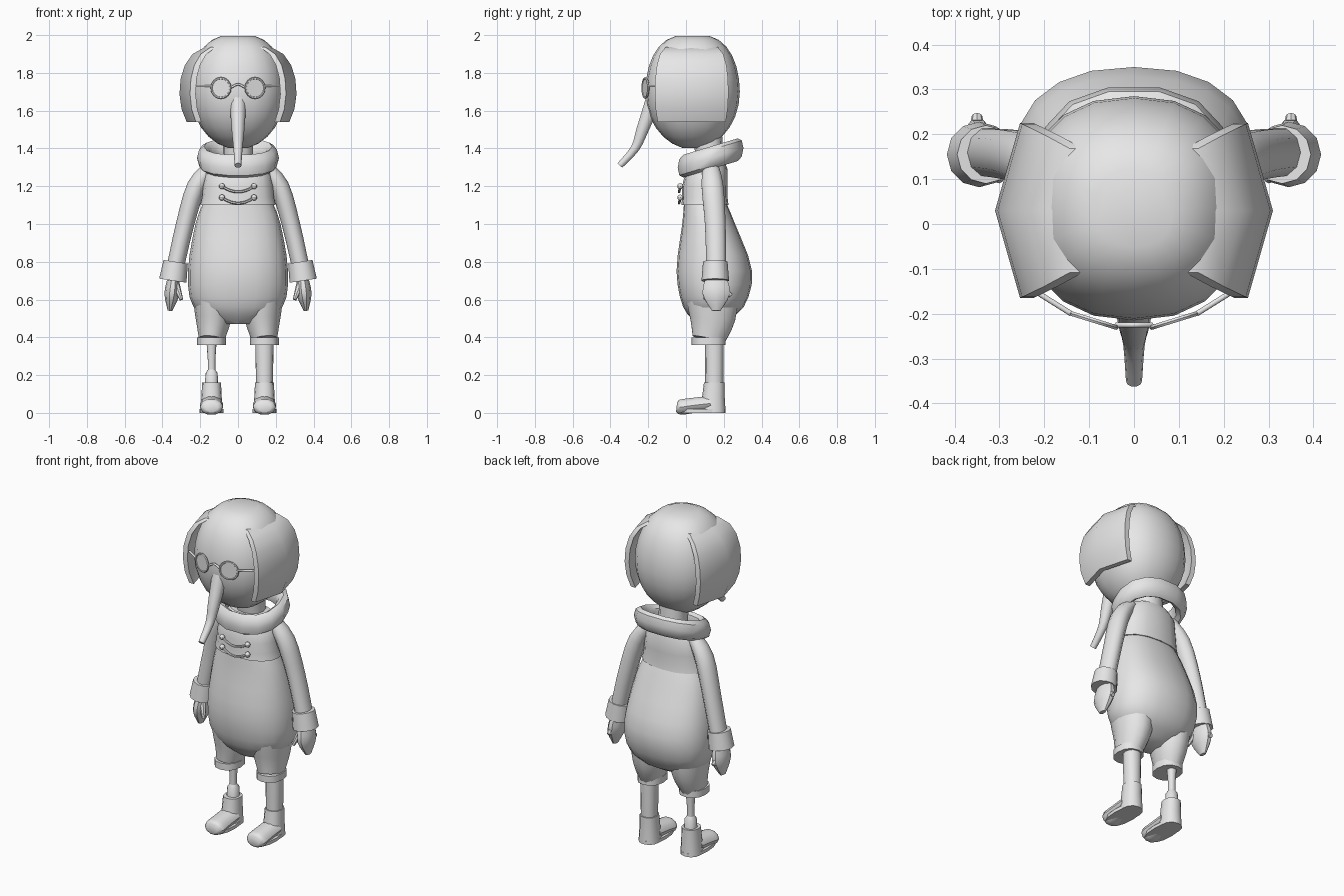
import bpy, bmesh, math
from mathutils import Vector

cube = bpy.data.objects.get("Cube")
if cube:
    bpy.data.objects.remove(cube, do_unlink=True)

grey = bpy.data.materials.new("plain_grey")
grey.use_nodes = True
shade = (.8, .8, .8, 1)
grey.diffuse_color = shade
grey.node_tree.nodes["Principled BSDF"].inputs["Base Color"].default_value = shade
parts = []


def register(obj, name):
    obj.name = name
    obj.data.materials.append(grey)
    parts.append(obj)


def skin(name, rings, closed=False):
    """Bridge rings of points; cap both ends unless the rings form a closed loop."""
    bm = bmesh.new()
    loops = [[bm.verts.new(point) for point in ring] for ring in rings]
    pairs = list(zip(loops, loops[1:]))
    if closed:
        pairs.append((loops[-1], loops[0]))
    else:
        bm.faces.new(loops[0])
        bm.faces.new(loops[-1])
    for upper, lower in pairs:
        for i in range(len(upper)):
            j = (i + 1) % len(upper)
            bm.faces.new((upper[i], upper[j], lower[j], lower[i]))
    bmesh.ops.recalc_face_normals(bm, faces=bm.faces)
    mesh = bpy.data.meshes.new(name)
    bm.to_mesh(mesh)
    bm.free()
    obj = bpy.data.objects.new(name, mesh)
    bpy.context.collection.objects.link(obj)
    register(obj, name)


def oval(width, depth, sides, power=2.3):
    """Rounded-square outline with the given half width and half depth."""
    points = []
    for i in range(sides):
        angle = math.tau * i / sides
        c, s = math.cos(angle), math.sin(angle)
        points.append(Vector((width * math.copysign(abs(c) ** (2 / power), c),
                              depth * math.copysign(abs(s) ** (2 / power), s), 0)))
    return points


def refine(rows, steps=3):
    """Pass a smooth curve through a few rows of values."""
    last = len(rows) - 1
    smooth = []
    for i in range(last):
        before, start, end, after = rows[max(i - 1, 0)], rows[i], rows[i + 1], rows[min(i + 2, last)]
        for k in range(steps):
            t = k / steps
            smooth.append([q + t / 2 * (r - p + t * (2 * p - 5 * q + 4 * r - s + t * (3 * (q - r) + s - p)))
                           for p, q, r, s in zip(before, start, end, after)])
    return smooth + [rows[-1]]


def stack(name, rows, sides=12, x=0):
    """Level rings given as height, half width, centre y, half depth."""
    skin(name, [[point + Vector((x, y, z)) for point in oval(width, depth, sides)]
                for z, width, y, depth in rows])


def limb(name, rows, side=1, sides=10, flat=1):
    """Rings square to a path of x, y, z and radius; flat scales their depth."""
    path = [Vector((x * side, y, z)) for x, y, z, radius in rows]
    rings = []
    for i, row in enumerate(rows):
        way = path[min(i + 1, len(path) - 1)] - path[max(i - 1, 0)]
        turn = Vector((0, 0, -1)).rotation_difference(way)
        rings.append([path[i] + turn @ point for point in oval(row[-1], row[-1] * flat, sides, 2)])
    skin(name, rings)


# Head: an egg with a fuller crown than chin
head_rows = []
for i in range(1, 14):
    angle = math.pi * (i / 14 - .5)
    fullness = math.cos(angle) ** (.7 if angle > 0 else 1)
    head_rows.append((1.7 + .304 * math.sin(angle), .25 * fullness, .035, .25 * fullness))
stack("head", head_rows, sides=20)
stack("neck", [(1.5, .08, .11, .08), (1.3, .08, .13, .07)])
limb("trunk", refine([(0, -.17, 1.66, .045), (0, -.23, 1.5, .034),
                      (0, -.27, 1.4, .024), (0, -.35, 1.31, .018)]))

# Thick collar, tipped down at the front
collar = []
for i in range(8):
    angle = math.tau * i / 8
    width, lift = .18 + .037 * math.cos(angle), .06 * math.sin(angle)
    collar.append([(p.x, p.y + .13, 1.35 + .3 * p.y + lift) for p in oval(width, width * .82, 14)])
skin("collar", collar, closed=True)

# Short jacket and baggy trousers
stack("jacket", [(1.34, .12, .12, .08), (1.29, .17, .11, .11), (1.2, .185, .1, .12),
                 (1.14, .19, .1, .12), (1.1, .2, .1, .125)], sides=16)
stack("trousers", refine([(1.12, .18, .1, .11), (1, .225, .12, .14), (.75, .265, .15, .2),
                          (.56, .235, .145, .16), (.47, .08, .12, .06)]), sides=20)

# Wire bridge of the glasses
limb("glasses_bridge", refine([(x, -.225, z, .006) for x, z in ((-.04, 1.72), (0, 1.74), (.04, 1.72))]))

# Front fastenings: two sagging cords with round toggles
for z in (1.2, 1.14):
    limb("jacket_cord", [(x / 50, -.037 + x * x / 2000, z - .03 + x * x / 600, .007)
                         for x in range(-4, 5)], sides=6)
    for side in (1, -1):
        bpy.ops.mesh.primitive_uv_sphere_add(segments=8, ring_count=6, radius=.016,
                                             location=(.085 * side, -.03, z))
        register(bpy.context.object, "jacket_toggle")

for side, word in ((1, "left_"), (-1, "right_")):
    # Ear: a folded flap that swells out from the crown
    flap = []
    for i in range(7):
        angle = -.7 + i * .325
        swell = math.cos(angle)
        fold, reach = .31 * swell ** .5, .195 * swell ** .3
        edge = fold * .82
        outer = [(edge, -reach), (fold, 0), (edge, reach)]
        inner = [(x - .03, y) for x, y in reversed(outer)]
        flap.append([(x * side, y + .03, 1.7 + .25 * math.sin(angle)) for x, y in outer + inner])
    skin(word + "ear", flap)

    # Glasses, turned to follow the face
    pose = {"location": (.09 * side, -.215, 1.72), "rotation": (math.pi / 2, 0, .3 * side)}
    bpy.ops.mesh.primitive_torus_add(major_segments=16, minor_segments=6,
                                     major_radius=.052, minor_radius=.006, **pose)
    register(bpy.context.object, word + "glasses_rim")
    bpy.ops.mesh.primitive_cylinder_add(vertices=16, radius=.052, depth=.004, **pose)
    register(bpy.context.object, word + "lens")
    limb(word + "glasses_temple", [(.14, -.2, 1.73, .006), (.22, -.15, 1.73, .006)], side)

    # Sleeve, turned-back cuff and mitten hand
    limb(word + "sleeve", refine([(.14, .13, 1.31, .035), (.22, .14, 1.2, .05),
                                  (.28, .155, 1, .048), (.33, .16, .78, .046)]), side, flat=1.2)
    limb(word + "cuff", [(.33, .155, .8, .065), (.345, .155, .7, .073)], side, sides=12)
    limb(word + "hand", refine([(.34, .16, .72, .03), (.35, .16, .63, .04),
                                (.36, .16, .54, .012)]), side, flat=1.9)
    limb(word + "thumb", [(.33, .13, .68, .022), (.3, .1, .6, .01)], side, sides=8)
    limb(word + "finger", [(.35, .18, .67, .022), (.35, .24, .62, .012)], side, sides=8)

    # Gathered trouser leg and its hem
    limb(word + "trouser_leg", refine([(.13, .14, .62, .11), (.13, .14, .5, .095),
                                       (.14, .12, .39, .068)]), side, sides=14, flat=1.3)
    stack(word + "trouser_hem", [(.4, .076, .12, .09), (.36, .076, .12, .09)], x=.14 * side)

    # Boot
    stack(word + "boot_shaft", [(.16, .05, .15, .055), (.08, .054, .145, .06),
                                (0, .06, .14, .07)], x=.14 * side)
    limb(word + "boot_toe", refine([(.14, .13, .05, .06), (.14, .04, .04, .06),
                                    (.14, -.03, .03, .06), (.14, -.05, .03, .035)]), side, flat=.7)
    stack(word + "boot_sole", [(.02, .064, .08, .13), (0, .064, .08, .13)], sides=14, x=.14 * side)

# One whole leg and one peg in a socket
stack("left_leg", [(.42, .05, .15, .05), (.14, .044, .15, .048)], x=.14)
stack("right_peg", [(.42, .03, .155, .03), (.28, .02, .155, .02), (.2, .02, .155, .02)], x=-.14)
stack("right_peg_socket", [(.24, .012, .155, .012), (.21, .032, .155, .033),
                           (.14, .036, .155, .037)], x=-.14)

# Soft shading with crisp folds
bpy.ops.object.select_all(action='DESELECT')
for obj in parts:
    obj.select_set(True)
bpy.context.view_layer.objects.active = parts[0]
bpy.ops.object.shade_smooth_by_angle(angle=math.radians(42))
